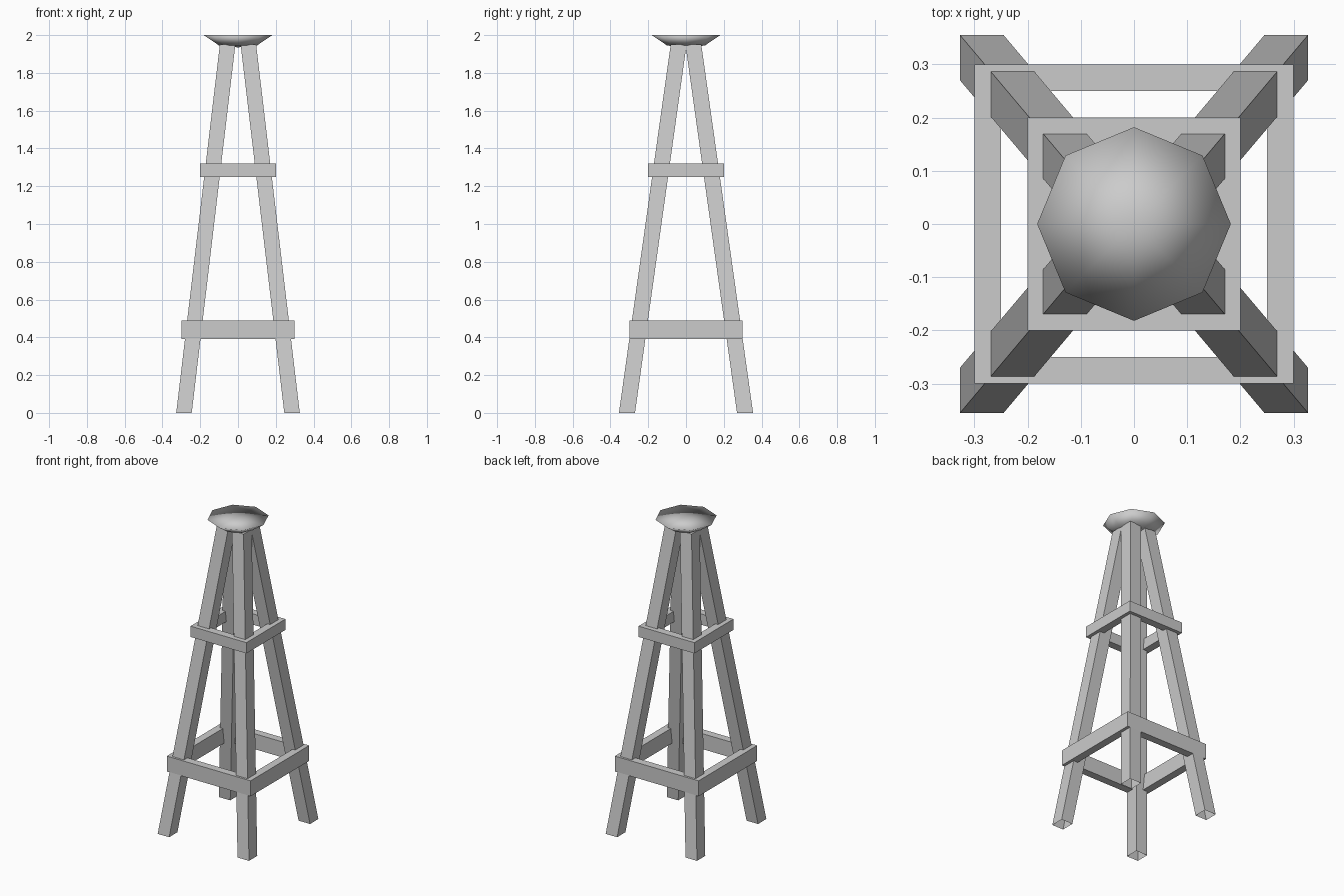
import bpy, math

if "Cube" in bpy.data.objects:
    bpy.data.objects.remove(bpy.data.objects["Cube"])


def make(name, verts, faces, smooth=False):
    me = bpy.data.meshes.new(name)
    me.from_pydata(verts, [], faces)
    me.update()
    for p in me.polygons:
        p.use_smooth = smooth
    ob = bpy.data.objects.new(name, me)
    bpy.context.collection.objects.link(ob)
    return ob


def rings_to_faces(rings, n):
    return [(a * n + i, a * n + (i + 1) % n, b * n + (i + 1) % n, b * n + i)
            for a, b in rings for i in range(n)]


def rect(x0, x1, y0, y1, z):
    return [(x0, y0, z), (x1, y0, z), (x1, y1, z), (x0, y1, z)]


# Leaning legs, hollow at the ends, mirrored to all four corners
verts = rect(0.245, 0.327, 0.27, 0.355, 0) + rect(0.014, 0.096, -0.003, 0.081, 1.95)
legs = make("legs", verts, rings_to_faces([(0, 1)], 4))
mirror = legs.modifiers.new("four_corners", 'MIRROR')
mirror.use_axis = (True, True, False)
mirror.use_mirror_merge = False


# Square brace frames around the legs
def frame(name, outer, inner, z0, z1):
    verts = []
    for r, z in ((outer, z0), (outer, z1), (inner, z1), (inner, z0)):
        verts += rect(-r, r, -r, r, z)
    make(name, verts, rings_to_faces([(0, 1), (1, 2), (2, 3), (3, 0)], 4))


frame("lower_brace_frame", 0.30, 0.25, 0.39, 0.49)
frame("upper_brace_frame", 0.20, 0.15, 1.25, 1.32)

# Eight-sided bowl-shaped cap, smooth all over with a flat top
n = 8
verts = []
for r, z in ((0.10, 1.945), (0.182, 2.0)):
    verts += [(r * math.cos(i * math.tau / n), r * math.sin(i * math.tau / n), z)
              for i in range(n)]
verts += [(0, 0, 1.935), (0, 0, 2.0)]
faces = rings_to_faces([(0, 1)], n)
for i in range(n):
    j = (i + 1) % n
    faces += [(j, i, 2 * n), (n + i, n + j, 2 * n + 1)]
make("top_cap", verts, faces, smooth=True)
